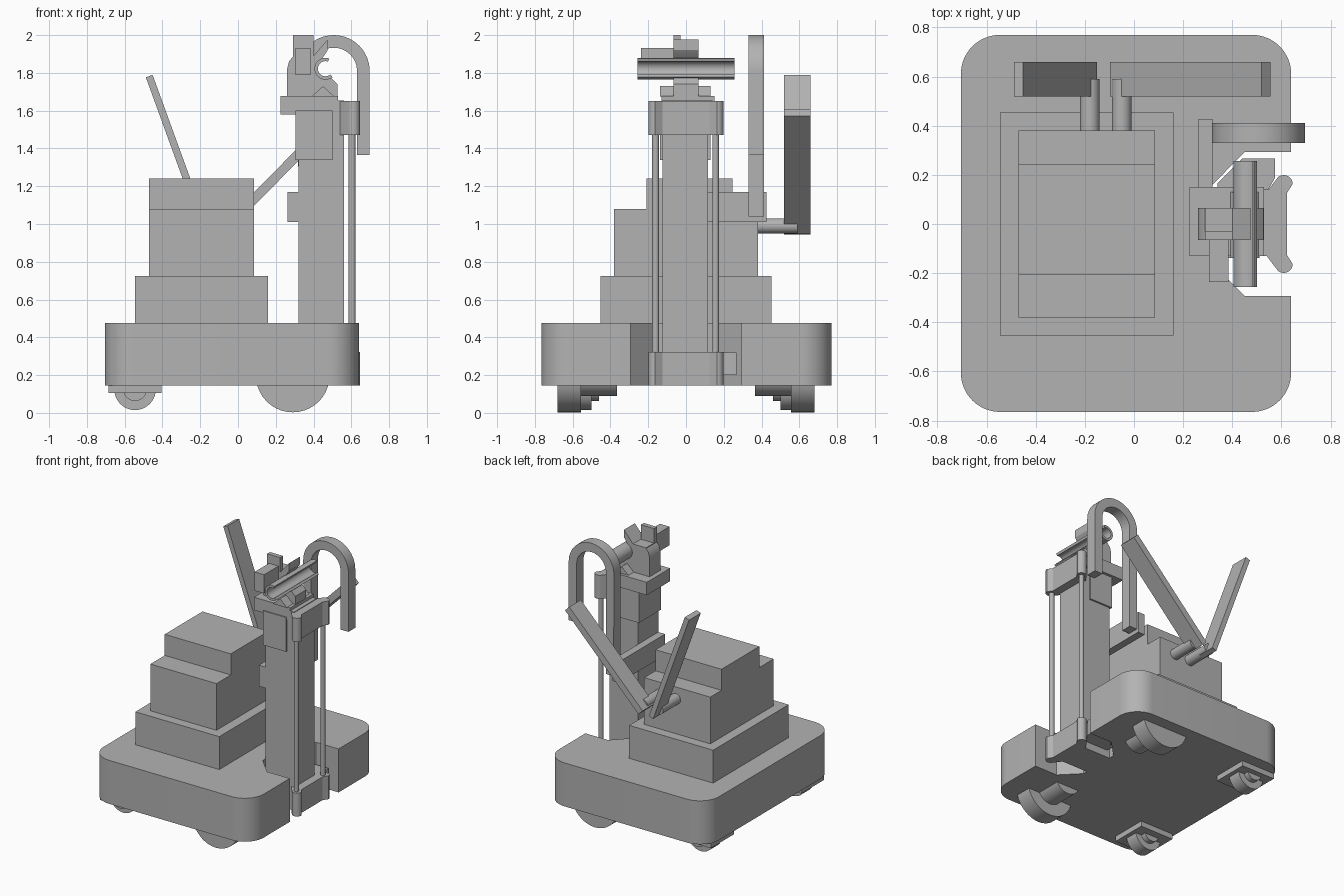
import bpy, bmesh
from math import sin, cos, pi, radians, atan2, hypot
from mathutils import Vector

old = bpy.data.objects.get("Cube")
if old:
    bpy.data.objects.remove(old, do_unlink=True)

GREY = (0.45, 0.45, 0.45, 1)
mat = bpy.data.materials.new("plain grey")
mat.use_nodes = True
mat.diffuse_color = GREY
mat.node_tree.nodes["Principled BSDF"].inputs["Base Color"].default_value = GREY


def arc(cx, cy, r, start, end, n=16):
    """Points along an arc, angles in degrees."""
    steps = [radians(start + (end - start) * i / n) for i in range(n + 1)]
    return [(cx + r * cos(a), cy + r * sin(a)) for a in steps]


def prism(name, pts, lo, hi, axis="y"):
    """Extrude a closed outline: (x, z) along y, or (x, y) along z."""
    place = (lambda p, d: (p[0], d, p[1])) if axis == "y" else (lambda p, d: (p[0], p[1], d))
    bm = bmesh.new()
    face = bm.faces.new([bm.verts.new(place(p, lo)) for p in pts])
    out = bmesh.ops.extrude_face_region(bm, geom=[face])
    move = Vector(place((0, 0), hi - lo))
    bmesh.ops.translate(bm, vec=move, verts=[v for v in out["geom"] if isinstance(v, bmesh.types.BMVert)])
    bmesh.ops.recalc_face_normals(bm, faces=bm.faces)
    mesh = bpy.data.meshes.new(name)
    bm.to_mesh(mesh)
    bm.free()
    mesh.materials.append(mat)
    ob = bpy.data.objects.new(name, mesh)
    bpy.context.scene.collection.objects.link(ob)
    bpy.ops.object.select_all(action="DESELECT")
    ob.select_set(True)
    bpy.context.view_layer.objects.active = ob
    bpy.ops.object.shade_smooth_by_angle(angle=radians(30))
    return ob


def box(name, x, y, z):
    return prism(name, [(x[0], z[0]), (x[1], z[0]), (x[1], z[1]), (x[0], z[1])], *y)


def disc(name, cx, c, r, lo, hi, axis="y"):
    return prism(name, arc(cx, c, r, 0, 360, 40)[:-1], lo, hi, axis)


def bar(name, a, b, thick, y):
    """Flat bar between two (x, z) points."""
    ang = atan2(b[1] - a[1], b[0] - a[0])
    n = (-sin(ang) * thick / 2, cos(ang) * thick / 2)
    pts = [(p[0] + s * n[0], p[1] + s * n[1]) for p, s in ((a, 1), (b, 1), (b, -1), (a, -1))]
    return prism(name, pts, *y)


# Rounded base with a bay for the mast
R = 0.16
outline = (arc(-0.705 + R, 0.77 - R, R, 180, 90) + arc(0.64 - R, 0.77 - R, R, 90, 0)
           + [(0.64, 0.293), (0.45, 0.293), (0.32, 0.16), (0.32, -0.16), (0.45, -0.293), (0.64, -0.293)]
           + arc(0.64 - R, -0.765 + R, R, 0, -90) + arc(-0.705 + R, -0.765 + R, R, -90, -180))
prism("base", outline, 0.145, 0.475, "z")

# Drive wheels, motors and casters
for side, s in (("left", 1), ("right", -1)):
    def span(a, b):
        return sorted((s * a, s * b))
    disc(side + "_drive_wheel", 0.29, 0.198, 0.195, *span(0.555, 0.68))
    disc(side + "_drive_motor", 0.29, 0.198, 0.108, *span(0.365, 0.555))
    box(side + "_caster_plate", (-0.685, -0.405), span(0.405, 0.68), (0.105, 0.15))
    disc(side + "_caster_wheel", -0.545, 0.125, 0.11, *span(0.5, 0.6))
    disc(side + "_caster_hub", -0.545, 0.125, 0.062, *span(0.46, 0.64))

# Stacked housing
box("lower_housing", (-0.545, 0.16), (-0.453, 0.453), (0.475, 0.725))
box("middle_housing", (-0.47, 0.085), (-0.38, 0.38), (0.725, 1.08))
box("upper_housing", (-0.47, 0.085), (-0.208, 0.245), (1.08, 1.24))

# Handle bars on two pegs
disc("tall_handle_peg", -0.18, 0.99, 0.04, 0.38, 0.59)
disc("hook_handle_peg", -0.05, 0.99, 0.04, 0.38, 0.59)
bar("tall_handle", (-0.168, 0.952), (-0.47, 1.783), 0.038, (0.52, 0.66))
bar("hook_handle", (-0.08, 0.965), (0.537, 1.59), 0.05, (0.52, 0.66))

# Mast
box("mast", (0.32, 0.56), (-0.125, 0.117), (0.145, 1.6))
box("mast_collar", (0.305, 0.5), (-0.138, 0.13), (1.34, 1.6))
box("side_shelf", (0.263, 0.32), (-0.125, 0.427), (1.01, 1.17))

# Guide rods and their end brackets
CX, CY, CR = 0.61, 0.163, 0.036
bracket = ([(0.54, -0.13)] + arc(CX, -CY, CR, 225, 360, 14)
           + [(0.622, -0.125), (0.622, 0.125)] + arc(CX, CY, CR, 0, 135, 14) + [(0.54, 0.13)])
for name, lo, hi in (("lower", 0.145, 0.322), ("upper", 1.47, 1.65)):
    prism(name + "_bracket", bracket, lo, hi, "z")
for name, y in (("left", 0.157), ("right", -0.161)):
    disc(name + "_guide_rod", 0.604, y, 0.018, 0.2, 1.6, "z")
prism("lower_link", [(0.34, 0.11), (0.34, 0.165), (0.44, 0.267), (0.575, 0.267), (0.575, 0.19), (0.53, 0.11)],
      0.2, 0.32, "z")

# Head platform, ridge and clamp body
box("head_platform", (0.225, 0.53), (-0.13, 0.15), (1.58, 1.678))
box("platform_lip", (0.5, 0.562), (-0.13, 0.14), (1.58, 1.655))
prism("head_ridge", [(0.39, 1.675), (0.51, 1.675), (0.45, 1.73)], -0.138, 0.13)
clamp = ([(0.26, 1.675), (0.26, 1.82), (0.27, 1.86), (0.29, 1.885), (0.29, 1.89), (0.4, 1.89), (0.475, 1.978),
          (0.475, 1.92)] + arc(0.463, 1.822, 0.05, 120, 270, 14)
         + [(0.495, 1.772), (0.527, 1.74), (0.527, 1.675)])
prism("clamp_body", clamp, -0.065, 0.065)
box("clamp_plate", (0.29, 0.4), (-0.065, -0.03), (1.79, 2.0))
box("clamp_block", (0.305, 0.385), (-0.237, -0.05), (1.79, 1.932))

# Open trough running across the head
trough = arc(0.463, 1.822, 0.058, 70, 310, 24) + arc(0.463, 1.822, 0.04, 310, 70, 24)
prism("trough", trough, -0.256, 0.256)

# Hooked rail beside the mast
hook = ([(0.32, 1.04)] + arc(0.507, 1.81, 0.19, 180, 0, 28) + [(0.697, 1.365), (0.63, 1.365)]
        + arc(0.507, 1.81, 0.123, 0, 180, 28) + [(0.384, 1.04)])
prism("hooked_rail", hook, 0.33, 0.412)
